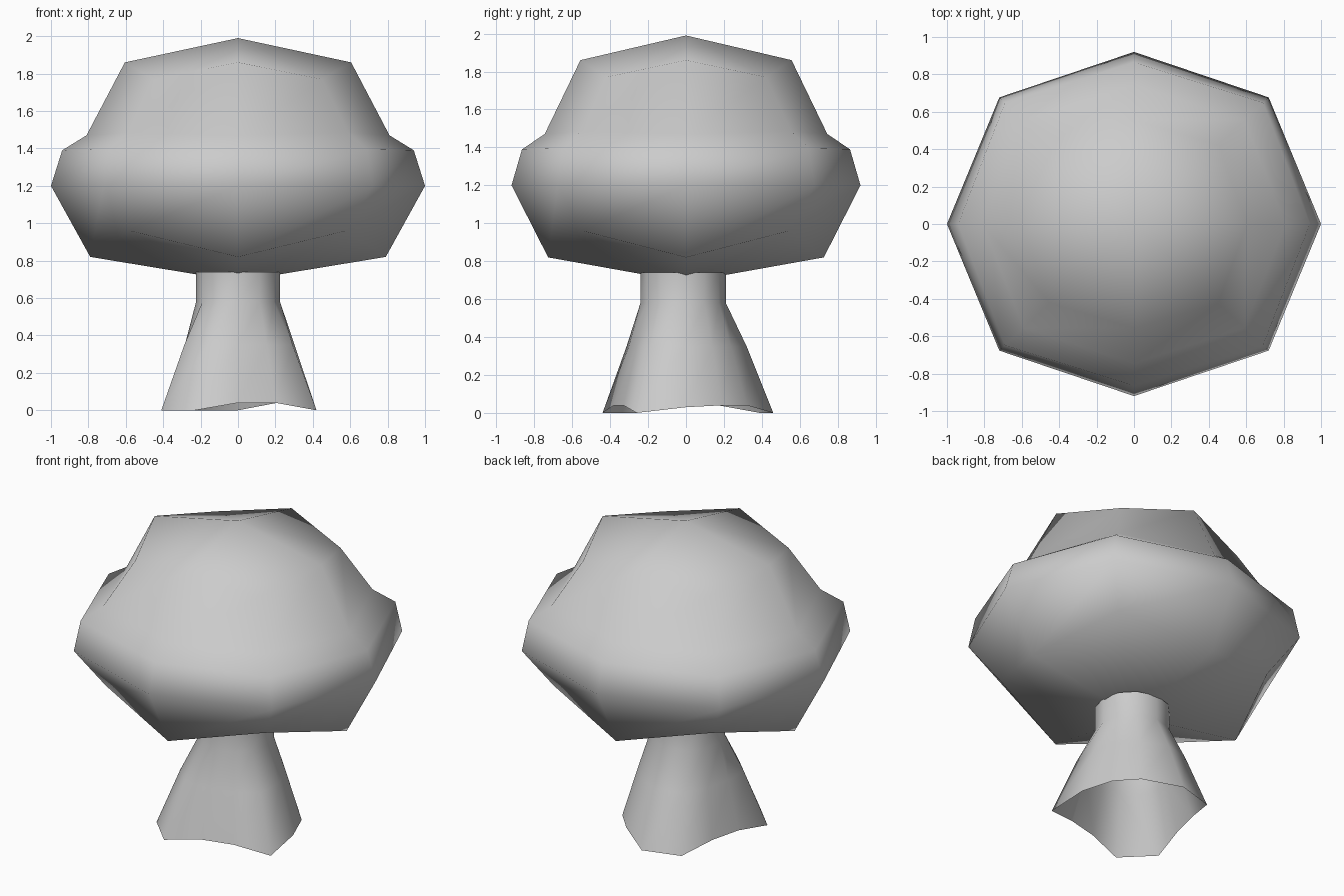
import bpy, bmesh, math

if "Cube" in bpy.data.objects:
    bpy.data.objects.remove(bpy.data.objects["Cube"])


def finish(name, bm):
    bmesh.ops.recalc_face_normals(bm, faces=bm.faces)
    for f in bm.faces:
        f.smooth = True
    mesh = bpy.data.meshes.new(name)
    bm.to_mesh(mesh)
    bm.free()
    obj = bpy.data.objects.new(name, mesh)
    bpy.context.collection.objects.link(obj)
    return obj


def bridge(bm, a, b):
    n = len(a)
    for i in range(n):
        j = (i + 1) % n
        bm.faces.new((a[i], a[j], b[j], b[i]))


# Canopy: eight-sided rings (side radius, side z, corner offset, corner z)
DEPTH = 0.92
levels = [
    (0.79, 0.82, 0.58, 0.96),
    (1.00, 1.20, 0.72, 1.20),
    (0.94, 1.39, 0.69, 1.395),
    (0.81, 1.47, 0.59, 1.485),
    (0.605, 1.86, 0.45, 1.77),
]
bm = bmesh.new()
rings = []
for side, side_z, corner, corner_z in levels:
    ring = []
    for i in range(8):
        a = i * math.pi / 4
        r, z = (corner * math.sqrt(2), corner_z) if i % 2 else (side, side_z)
        # the corners of the plan are marginally deeper than the squash factor
        d = 0.94 if i % 2 else DEPTH
        ring.append(bm.verts.new((r * math.cos(a), r * d * math.sin(a), z)))
    rings.append(ring)
for lower, upper in zip(rings, rings[1:]):
    bridge(bm, lower, upper)
# Top and bottom: four quads meeting in a point
for ring, z in ((rings[0], 0.69), (rings[-1], 1.99)):
    tip = bm.verts.new((0, 0, z))
    for i in range(0, 8, 2):
        bm.faces.new((tip, ring[i], ring[i + 1], ring[(i + 2) % 8]))
finish("canopy", bm)

# Trunk: open, flared base with three root lobes, narrowing to a round neck
base = [
    (0.42, -0.26, 0), (0.40, 0.0, 0.03), (0.33, 0.19, 0.04), (0.21, 0.32, 0.04),
    (0.0, 0.46, 0), (-0.24, 0.39, 0), (-0.31, 0.17, 0.04), (-0.36, -0.03, 0.04),
    (-0.41, -0.26, 0), (-0.23, -0.44, 0), (0.0, -0.38, 0.04), (0.20, -0.33, 0.04),
]
NECK_R, NECK_Y = 0.225, -0.015
bm = bmesh.new()
rings = []
for t, z in ((0, None), (0.56, 0.35), (1, 0.58), (1, 0.74)):
    ring = []
    for x, y, foot_z in base:
        a = math.atan2(y, x)
        nx, ny = NECK_R * math.cos(a), NECK_R * math.sin(a) + NECK_Y
        ring.append(bm.verts.new((x + (nx - x) * t, y + (ny - y) * t,
                                  foot_z if z is None else z)))
    rings.append(ring)
for lower, upper in zip(rings, rings[1:]):
    bridge(bm, lower, upper)
finish("trunk", bm)
